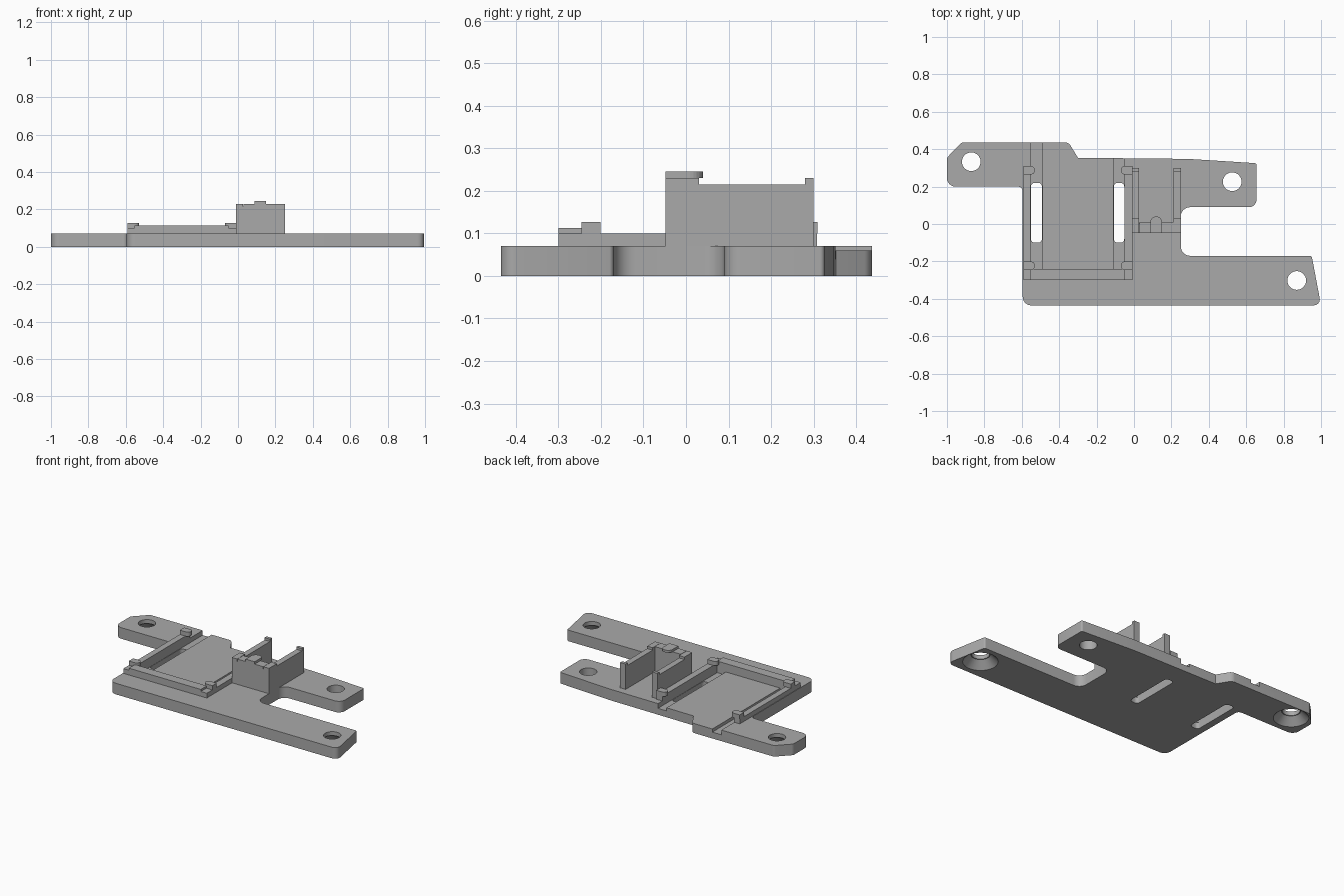
import bpy, bmesh, math
from mathutils import Vector

cube = bpy.data.objects.get("Cube")
if cube:
    bpy.data.objects.remove(cube, do_unlink=True)

grey = bpy.data.materials.new("matte_grey")
grey.use_nodes = True
grey.diffuse_color = (0.4, 0.4, 0.4, 1)
grey.node_tree.nodes["Principled BSDF"].inputs["Base Color"].default_value = (0.4, 0.4, 0.4, 1)


def finish(name, bm):
    bmesh.ops.recalc_face_normals(bm, faces=bm.faces)
    mesh = bpy.data.meshes.new(name)
    bm.to_mesh(mesh)
    bm.free()
    mesh.materials.append(grey)
    obj = bpy.data.objects.new(name, mesh)
    bpy.context.collection.objects.link(obj)
    return obj


def prism(name, corners, z0, z1, steps=6):
    """Extrude an outline whose corners are (x, y, fillet length)."""
    pts = []
    for i, (x, y, r) in enumerate(corners):
        p = Vector((x, y))
        if not r:
            pts.append(p)
            continue
        a = p + (Vector(corners[i - 1][:2]) - p).normalized() * r
        b = p + (Vector(corners[(i + 1) % len(corners)][:2]) - p).normalized() * r
        # rational quadratic gives a true arc on square corners
        for k in range(steps + 1):
            t = k / steps
            w = (1 - t) ** 2, 2 * t * (1 - t) * math.sqrt(0.5), t * t
            pts.append((a * w[0] + p * w[1] + b * w[2]) / sum(w))
    bm = bmesh.new()
    face = bm.faces.new([bm.verts.new((p.x, p.y, z0)) for p in pts])
    top = bmesh.ops.extrude_face_region(bm, geom=[face])
    verts = [g for g in top["geom"] if isinstance(g, bmesh.types.BMVert)]
    bmesh.ops.translate(bm, verts=verts, vec=(0, 0, z1 - z0))
    return finish(name, bm)


def box(name, x0, x1, y0, y1, z0, z1, radii=(0, 0, 0, 0)):
    xy = [(x0, y0), (x1, y0), (x1, y1), (x0, y1)]
    return prism(name, [(x, y, r) for (x, y), r in zip(xy, radii)], z0, z1)


def cone(name, x, y, z0, z1, r0, r1):
    bm = bmesh.new()
    bmesh.ops.create_cone(bm, cap_ends=True, segments=32, radius1=r0, radius2=r1, depth=z1 - z0)
    bmesh.ops.translate(bm, verts=bm.verts, vec=(x, y, (z0 + z1) / 2))
    return finish(name, bm)


def cut(target, cutter):
    cutter.hide_render = True
    mod = target.modifiers.new("cut", "BOOLEAN")
    mod.operation, mod.solver, mod.object = "DIFFERENCE", "EXACT", cutter
    bpy.context.view_layer.objects.active = target
    bpy.ops.object.modifier_apply(modifier=mod.name)
    bpy.data.objects.remove(cutter, do_unlink=True)


# Base plate with three mounting arms
T = 0.07
plate = prism("base_plate", [
    (-0.595, -0.435, 0.045), (1.0, -0.435, 0.04), (0.95, -0.17, 0.01),
    (0.25, -0.17, 0.05), (0.25, 0.09, 0.05), (0.655, 0.09, 0.04),
    (0.655, 0.325, 0.01), (0.29, 0.348, 0), (-0.3, 0.354, 0),
    (-0.35, 0.437, 0.02), (-0.92, 0.437, 0.01), (-1.0, 0.355, 0.01),
    (-1.0, 0.2, 0.045), (-0.595, 0.2, 0.025)], 0, T)

# Lowered tray floor, strap channels and strap slots
cut(plate, box("tray_cutter", -0.553, -0.05, -0.24, 0.5, 0.06, 0.2))
for x0, x1 in ((-0.553, -0.49), (-0.11, -0.05)):
    cut(plate, box("channel_cutter", x0, x1, -0.24, 0.5, 0.04, 0.2))
    cut(plate, box("slot_cutter", x0 + 0.002, x1 - 0.002, -0.1, 0.22, -0.1, 0.2, [0.02] * 4))

# Screw holes, two of them countersunk underneath
for x, y, sunk in ((-0.87, 0.333, True), (0.87, -0.302, True), (0.525, 0.226, False)):
    cut(plate, cone("hole_cutter", x, y, -0.1, 0.2, 0.05, 0.05))
    if sunk:
        cut(plate, cone("countersink_cutter", x, y, -0.01, 0.045, 0.11, 0.055))

bpy.ops.object.select_all(action="DESELECT")
plate.select_set(True)
bpy.context.view_layer.objects.active = plate
bpy.ops.object.shade_smooth_by_angle(angle=math.radians(30))

# Tray rails with rounded retaining clips
for side, x0, x1, c0, c1, radii in (
        ("right", -0.592, -0.553, -0.592, -0.53, (0, 0.02, 0.02, 0)),
        ("left", -0.05, -0.008, -0.07, -0.008, (0.02, 0, 0, 0.02))):
    box(side + "_tray_rail", x0, x1, -0.3, 0.308, T, 0.1)
    for end, y in (("front", -0.245), ("back", 0.265)):
        box(f"{side}_{end}_tray_clip", c0, c1, y, y + 0.044, 0.1, 0.127, radii)
box("tray_front_wall", -0.553, -0.05, -0.3, -0.24, T, 0.113)

# Upright holder: front wall, side walls, catches
H = 0.215
box("holder_front_wall", -0.01, 0.25, -0.048, 0.005, T, H)
box("holder_front_lip", 0.03, 0.21, -0.048, 0.01, H, 0.23)
for side, x0, x1 in (("right", -0.01, 0.028), ("left", 0.212, 0.25)):
    box(side + "_holder_wall", x0, x1, 0.005, 0.3, T, H)
    box(side + "_holder_back_catch", x0, x1, 0.28, 0.3, H, 0.23)
    box(side + "_holder_front_catch", x0, x1, -0.048, 0.03, H, 0.23)
box("holder_centre_tab", 0.087, 0.15, -0.048, 0.04, 0.23, 0.245, (0, 0, 0.03, 0.03))
